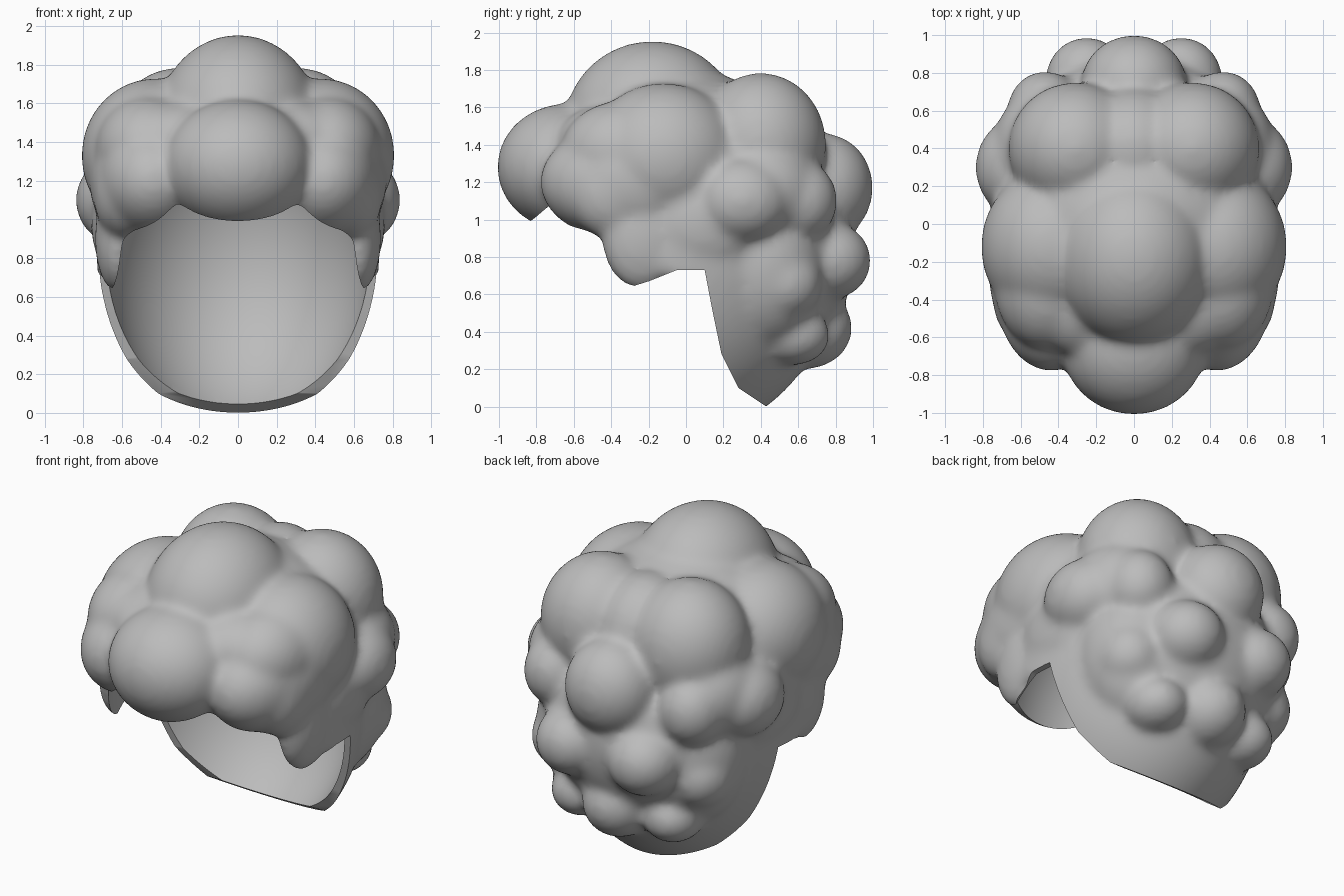
import bpy, bmesh
from mathutils import Matrix

if "Cube" in bpy.data.objects:
    bpy.data.objects.remove(bpy.data.objects["Cube"])

mat = bpy.data.materials.new("grey hair")
mat.diffuse_color = (0.5, 0.5, 0.5, 1)
mat.use_nodes = True
mat.node_tree.nodes["Principled BSDF"].inputs["Base Color"].default_value = mat.diffuse_color


def add_object(name, bm):
    mesh = bpy.data.meshes.new(name)
    bm.to_mesh(mesh)
    bm.free()
    ob = bpy.data.objects.new(name, mesh)
    bpy.context.collection.objects.link(ob)
    return ob


def add_ellipsoid(bm, centre, radii, sub=4):
    m = Matrix.Translation(centre) @ Matrix.Diagonal((*radii, 1))
    bmesh.ops.create_icosphere(bm, subdivisions=sub, radius=1, matrix=m)


def ellipsoid(name, centre, radii):
    bm = bmesh.new()
    add_ellipsoid(bm, centre, radii, 5)
    return add_object(name, bm)


def side_profile(name, line):
    """Prism across x from a (y, z) outline."""
    bm = bmesh.new()
    face = bm.faces.new([bm.verts.new((-1.5, y, z)) for y, z in line])
    ext = bmesh.ops.extrude_face_region(bm, geom=[face])
    bmesh.ops.translate(bm, vec=(3, 0, 0),
                        verts=[v for v in ext['geom'] if isinstance(v, bmesh.types.BMVert)])
    bmesh.ops.recalc_face_normals(bm, faces=bm.faces)
    return add_object(name, bm)


def apply(ob, kind, **settings):
    mod = ob.modifiers.new(kind, kind)
    for k, v in settings.items():
        setattr(mod, k, v)
    bpy.context.view_layer.objects.active = ob
    bpy.ops.object.modifier_apply(modifier=mod.name)


def cut(ob, cutter):
    apply(ob, 'BOOLEAN', operation='DIFFERENCE', solver='EXACT', object=cutter)
    cutter.hide_render = True
    cutter.hide_set(True)


# Base cap, roughly trimmed below the fringe
hair = ellipsoid("curly_hair", (0, -.03, .82), (.73, .85, .975))
cut(hair, side_profile("fringe_cutter", [
    (-1.2, 1.45), (-.6, 1.32), (-.35, .97), (-.12, .7), (.02, .65),
    (.09, .28), (.15, .1), (.2, -.5), (-1.2, -.5)]))

# Curls and soft filling on the centre line
centre_curls = [((0, -.18, 1.5), (.42, .47, .455)),   # crown
                ((0, -.64, 1.28), (.385, .37, .34)),  # fringe
                ((0, .74, 1.17), (.28, .26, .29)),    # back
                ((0, .64, .42), (.22, .25, .22)),     # nape
                ((0, 0, 1.2), (.74, .66, .6)),        # upper filling
                ((0, .4, 1.38), (.3, .33, .37)),      # upper back filling
                ((0, .45, .83), (.6, .46, .55))]      # back filling
# Curls and soft filling repeated on both sides
side_curls = [((.43, -.12, 1.33), (.38, .42, .4)),    # temple, upper
              ((.44, -.37, 1.2), (.29, .41, .3)),     # temple, front
              ((.58, -.38, 1.14), (.17, .25, .25)),   # temple, lower
              ((.46, -.32, 1.36), (.28, .35, .28)),   # temple, blend
              ((.5, -.26, 1.2), (.27, .4, .32)),      # temple filling
              ((.28, -.4, 1.4), (.3, .3, .22)),       # fringe filling
              ((.31, .4, 1.4), (.355, .35, .385)),    # upper back
              ((.62, .3, 1.1), (.22, .26, .23)),      # behind ear
              ((.47, .6, 1.1), (.2, .21, .22)),       # mid back
              ((.44, .4, 1.15), (.31, .33, .3)),      # mid filling
              ((.25, .76, .78), (.22, .23, .21)),     # lower back
              ((.48, .52, .66), (.19, .21, .2)),      # lower side
              ((.35, .42, .75), (.33, .33, .45)),     # lower filling
              ((.32, .57, .38), (.18, .2, .16)),      # nape side
              ((.62, -.23, .9), (.12, .22, .28)),     # sideburn
              ((.61, .08, .98), (.15, .32, .27))]     # above ear
bm = bmesh.new()
bm.from_mesh(hair.data)
for c, r in centre_curls:
    add_ellipsoid(bm, c, r)
for (x, y, z), r in side_curls:
    for s in (1, -1):
        add_ellipsoid(bm, (s * x, y, z), r)
bm.to_mesh(hair.data)
bm.free()

# Fuse the curls softly, hollow out the head space, then trim the neck rim
apply(hair, 'REMESH', mode='VOXEL', voxel_size=.022)
apply(hair, 'SMOOTH', factor=.5, iterations=20)
cut(hair, ellipsoid("head_cutter", (0, -.05, .8), (.69, .8, .88)))
cut(hair, side_profile("rim_cutter", [
    (-1.2, .6), (-.34, .6), (-.28, .645), (-.2, .67), (-.05, .73), (.1, .73),
    (.14, .52), (.19, .28), (.28, .1), (.43, 0), (.45, -.5), (-1.2, -.5)]))

hair.data.materials.clear()
hair.data.materials.append(mat)
for p in hair.data.polygons:
    p.material_index = 0
bpy.ops.object.select_all(action='DESELECT')
hair.select_set(True)
bpy.context.view_layer.objects.active = hair
bpy.ops.object.shade_smooth_by_angle(angle=.7)
